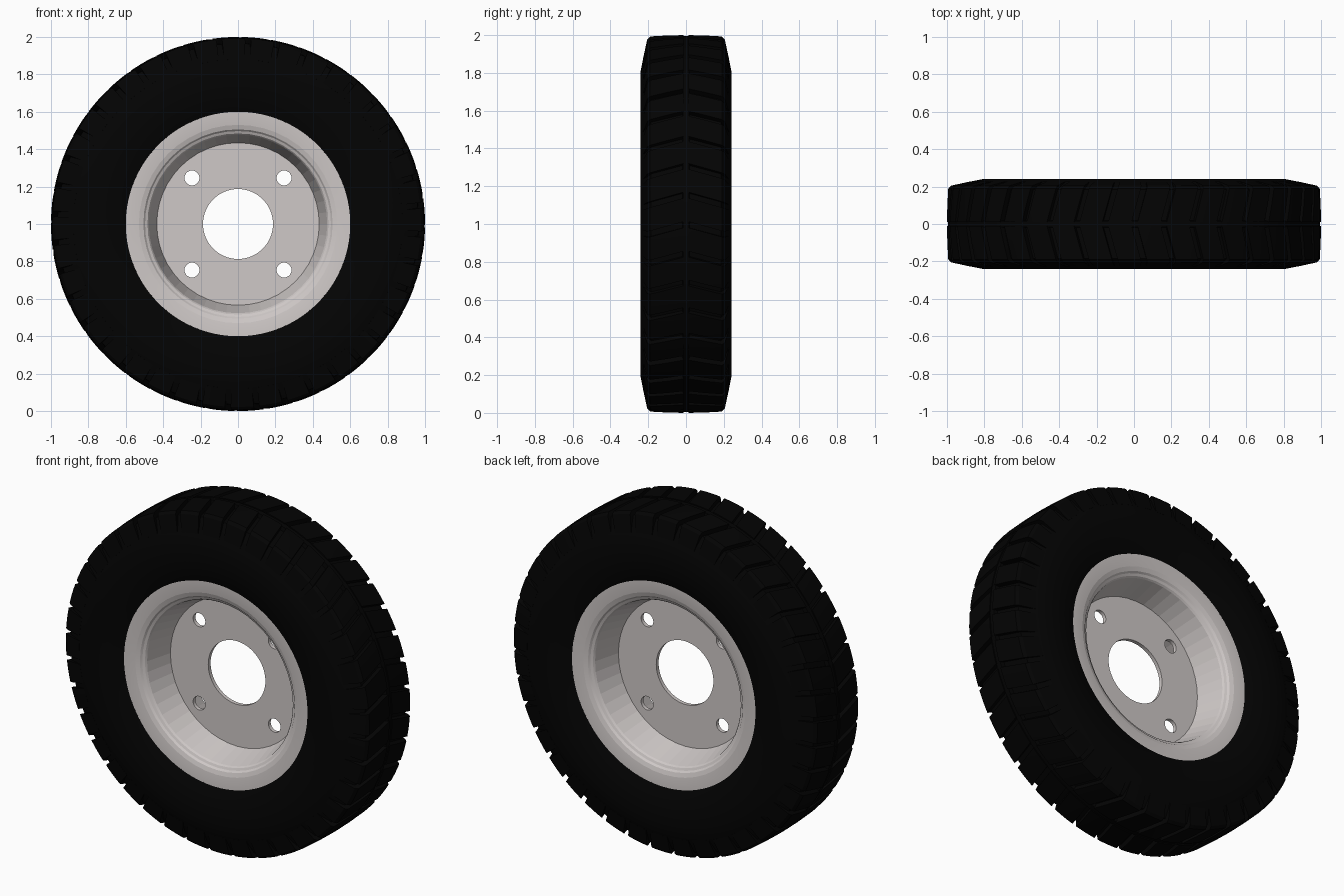
import bpy, bmesh
from math import sin, cos, pi, tau

if "Cube" in bpy.data.objects:
    bpy.data.objects.remove(bpy.data.objects["Cube"])

LUGS = 40


def material(name, rgb):
    m = bpy.data.materials.new(name)
    m.diffuse_color = (*rgb, 1)
    m.use_nodes = True
    m.node_tree.nodes["Principled BSDF"].inputs["Base Color"].default_value = m.diffuse_color
    return m


rubber = material("rubber", (0.001, 0.001, 0.001))
metal = material("metal", (0.62, 0.58, 0.57))


def polar(r, a, y):
    return (r * cos(a), y, 1 + r * sin(a))


def bridge(bm, a, b):
    """Quads between two closed profile loops."""
    k = len(a)
    for j in range(k):
        bm.faces.new((a[j], a[(j + 1) % k], b[(j + 1) % k], b[j]))


def finish(bm, name, mat, angle=30):
    bmesh.ops.recalc_face_normals(bm, faces=bm.faces)
    mesh = bpy.data.meshes.new(name)
    bm.to_mesh(mesh)
    bm.free()
    ob = bpy.data.objects.new(name, mesh)
    bpy.context.collection.objects.link(ob)
    mesh.materials.append(mat)
    bpy.ops.object.select_all(action='DESELECT')
    ob.select_set(True)
    bpy.context.view_layer.objects.active = ob
    bpy.ops.object.shade_smooth_by_angle(angle=angle * pi / 180)
    return ob


def lathe(name, half, mat, n, angle=30):
    """Revolve a closed profile of (y, r), mirrored across y = 0, about the axle."""
    profile = half + [(-y, r) for y, r in reversed(half) if y > 0]
    bm = bmesh.new()
    rings = [[bm.verts.new(polar(r, tau * i / n, y)) for y, r in profile]
             for i in range(n)]
    for i in range(n):
        bridge(bm, rings[i], rings[(i + 1) % n])
    return finish(bm, name, mat, angle)


# Tyre body: beads, sidewalls, sloped shoulders, groove floor and central rib
lathe("tyre_body", [(0.18, 0.585), (0.208, 0.6), (0.232, 0.66), (0.24, 0.74),
                    (0.24, 0.81), (0.226, 0.88), (0.185, 0.965), (0.019, 0.97),
                    (0.016, 0.994), (0.0, 0.994)], rubber, 120)

# Tread lugs: slanted blocks on both halves, forming a chevron
OUTER = [(0.012, 1.0), (0.10, 0.998), (0.19, 0.993), (0.205, 0.978), (0.2265, 0.88)]
INNER = [(0.012, 0.955), (0.10, 0.955), (0.18, 0.95), (0.185, 0.94), (0.21, 0.875)]
STEPS = 4
bm = bmesh.new()
for i in range(LUGS):
    for side in (-1, 1):
        loops = []
        for s in range(STEPS + 1):
            base = tau / LUGS * (i + 0.1 + 0.8 * s / STEPS)
            loops.append([bm.verts.new(polar(r, base - 0.28 * min(y, 0.2), side * y))
                          for y, r in OUTER + INNER[::-1]])
        k = len(loops[0])
        for a, b in zip(loops, loops[1:]):
            bridge(bm, a, b)
        for end in (loops[0], loops[-1]):
            for j in range(len(OUTER) - 1):
                bm.faces.new((end[j], end[j + 1], end[k - 2 - j], end[k - 1 - j]))
finish(bm, "tread_lugs", rubber)

# Rim: flat lip, small step and tapering faceted barrel down to the disc
RIM = [(0.01, 0.434), (0.168, 0.477), (0.178, 0.484), (0.184, 0.497), (0.194, 0.506),
       (0.202, 0.53), (0.207, 0.57), (0.208, 0.603), (0.17, 0.60), (0.15, 0.50),
       (0.01, 0.46)]
lathe("rim", RIM, metal, 48, 7)


def cylinder(name, x, z, r, depth, n=64):
    bpy.ops.mesh.primitive_cylinder_add(vertices=n, radius=r, depth=depth,
                                        location=(x, 0, z), rotation=(pi / 2, 0, 0))
    ob = bpy.context.object
    ob.name = name
    return ob


# Wheel disc with centre bore and four bolt holes
disc = cylinder("wheel_disc", 0, 1, 0.438, 0.022)
disc.data.materials.append(metal)
cutters = [cylinder("bore_cutter", 0, 1, 0.187, 0.2)]
for sx in (-1, 1):
    for sz in (-1, 1):
        cutters.append(cylinder("bolt_cutter", sx * 0.246, 1 + sz * 0.246, 0.04, 0.2, 32))
bpy.ops.object.select_all(action='DESELECT')
disc.select_set(True)
bpy.context.view_layer.objects.active = disc
for c in cutters:
    mod = disc.modifiers.new("hole", 'BOOLEAN')
    mod.object = c
    mod.operation = 'DIFFERENCE'
    bpy.ops.object.modifier_apply(modifier=mod.name)
for c in cutters:
    bpy.data.objects.remove(c, do_unlink=True)
bpy.ops.object.shade_smooth_by_angle(angle=pi / 6)
